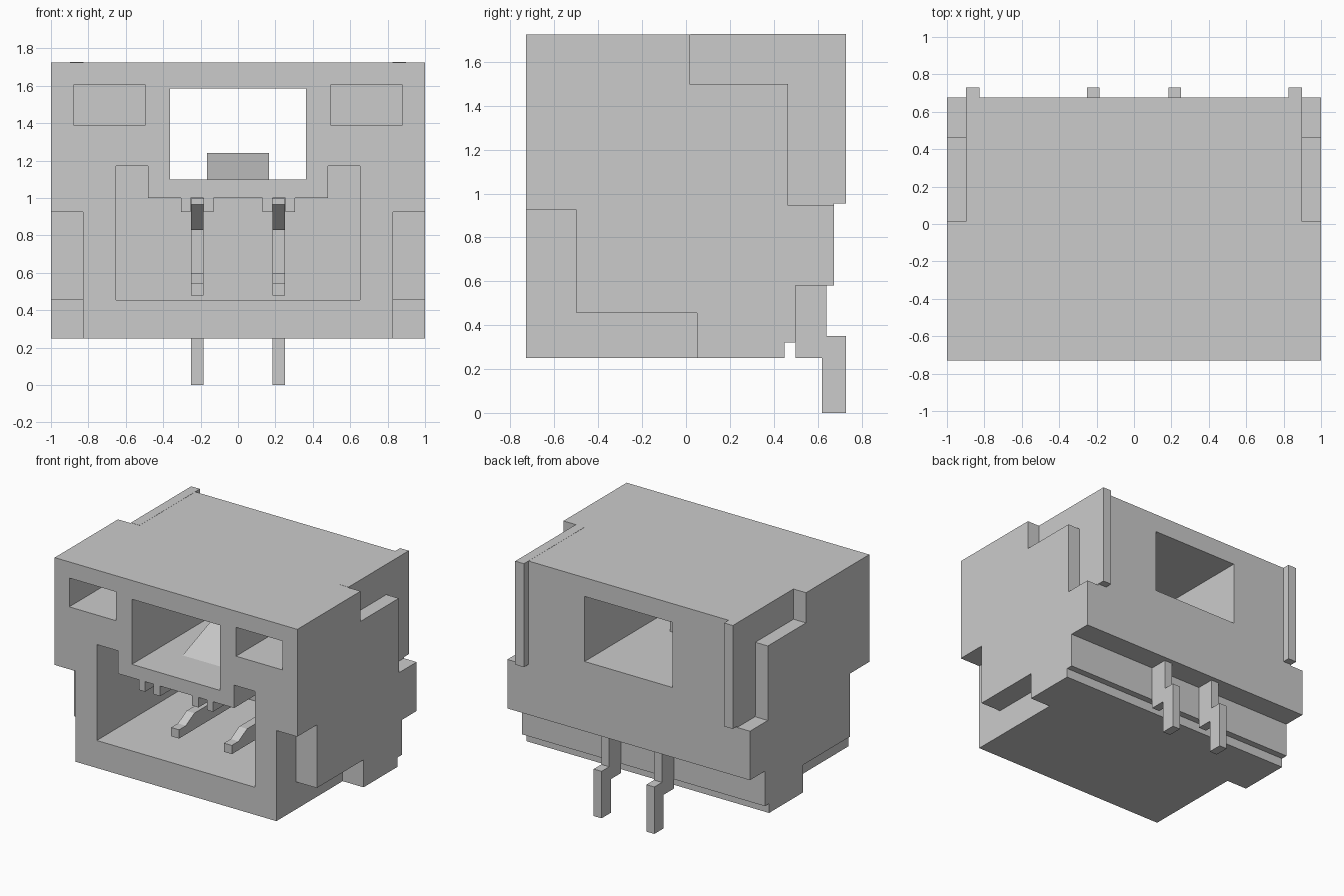
import bpy, bmesh
from mathutils import Vector

if "Cube" in bpy.data.objects:
    bpy.data.objects.remove(bpy.data.objects["Cube"])


def prism(name, pts, axis, a, b):
    """Extrude a 2D profile from a to b. axis 'x': pts are (y, z); axis 'y': pts are (x, z)."""
    place = (lambda p, t: (t, p[0], p[1])) if axis == 'x' else (lambda p, t: (p[0], t, p[1]))
    bm = bmesh.new()
    face = bm.faces.new([bm.verts.new(place(p, a)) for p in pts])
    ext = bmesh.ops.extrude_face_region(bm, geom=[face])
    move = Vector((b - a, 0, 0)) if axis == 'x' else Vector((0, b - a, 0))
    bmesh.ops.translate(bm, vec=move,
                        verts=[v for v in ext['geom'] if isinstance(v, bmesh.types.BMVert)])
    bmesh.ops.recalc_face_normals(bm, faces=bm.faces)
    mesh = bpy.data.meshes.new(name)
    bm.to_mesh(mesh)
    bm.free()
    obj = bpy.data.objects.new(name, mesh)
    bpy.context.collection.objects.link(obj)
    return obj


def rect(u0, u1, v0, v1):
    return [(u0, v0), (u1, v0), (u1, v1), (u0, v1)]


def carve(target, cutter):
    mod = target.modifiers.new("cut", 'BOOLEAN')
    mod.operation, mod.solver, mod.object = 'DIFFERENCE', 'EXACT', cutter
    bpy.context.view_layer.objects.active = target
    bpy.ops.object.modifier_apply(modifier=mod.name)
    bpy.data.objects.remove(cutter, do_unlink=True)


# Housing: side profile with stepped rear underside
housing = prism("housing", [(-.73, .25), (.45, .25), (.45, .32), (.5, .32), (.5, .58),
                            (.675, .58), (.675, 1.725), (-.73, 1.725)], 'x', -1, 1)

# Plug cavity with raised side keyways and slotted contact guides in the ceiling
half = [(.13, 1.0), (.13, .925), (.185, .925), (.185, 1.0), (.255, 1.0), (.255, .925),
        (.305, .925), (.305, 1.0), (.48, 1.0), (.48, 1.17), (.653, 1.17), (.653, .455)]
carve(housing, prism("cavity_cutter", half + [(-x, z) for x, z in reversed(half)], 'y', -.9, .4))

# Latch window right through
carve(housing, prism("window_cutter", rect(-.363, .363, 1.1, 1.585), 'y', -.9, .9))

for s in (-1, 1):
    # Front pockets
    carve(housing, prism("pocket_cutter", rect(s * .495, s * .88, 1.39, 1.605), 'y', -.9, -.05))
    # Lower front side steps
    carve(housing, prism("lower_step_cutter", [(-.9, .1), (.05, .1), (.05, .455), (-.5, .455),
                                               (-.5, .925), (-.9, .925)], 'x', s * .828, s * 1.2))
    # Upper rear side steps
    carve(housing, prism("upper_step_cutter", [(.015, 1.5), (.465, 1.5), (.465, .945), (.9, .945),
                                               (.9, 1.9), (.015, 1.9)], 'x', s * .895, s * 1.2))

# Latch ramp in the window
prism("latch_ramp", [(-.43, 1.095), (-.05, 1.095), (-.05, 1.24)], 'x', -.165, .165)

for s, side in ((-1, "left"), (1, "right")):
    # Side retention plate
    prism("side_plate_" + side, [(.02, 1.5), (.465, 1.5), (.465, .955), (.73, .955),
                                 (.73, 1.726), (.02, 1.726)], 'x', s * .825, s * .897)
    # Forked contact with stepped tail
    prism("contact_" + side, [
        (-.43, .48), (.5, .48), (.5, .25), (.62, .25), (.62, 0), (.73, 0), (.73, .35),
        (.64, .35), (.64, .58), (.5, .58), (.5, .998), (-.25, .998), (-.25, .965),
        (-.1, .83), (0, .9), (.35, .9), (.35, .6), (-.25, .6), (-.35, .545), (-.43, .545)],
        'x', s * .185, s * .25)
